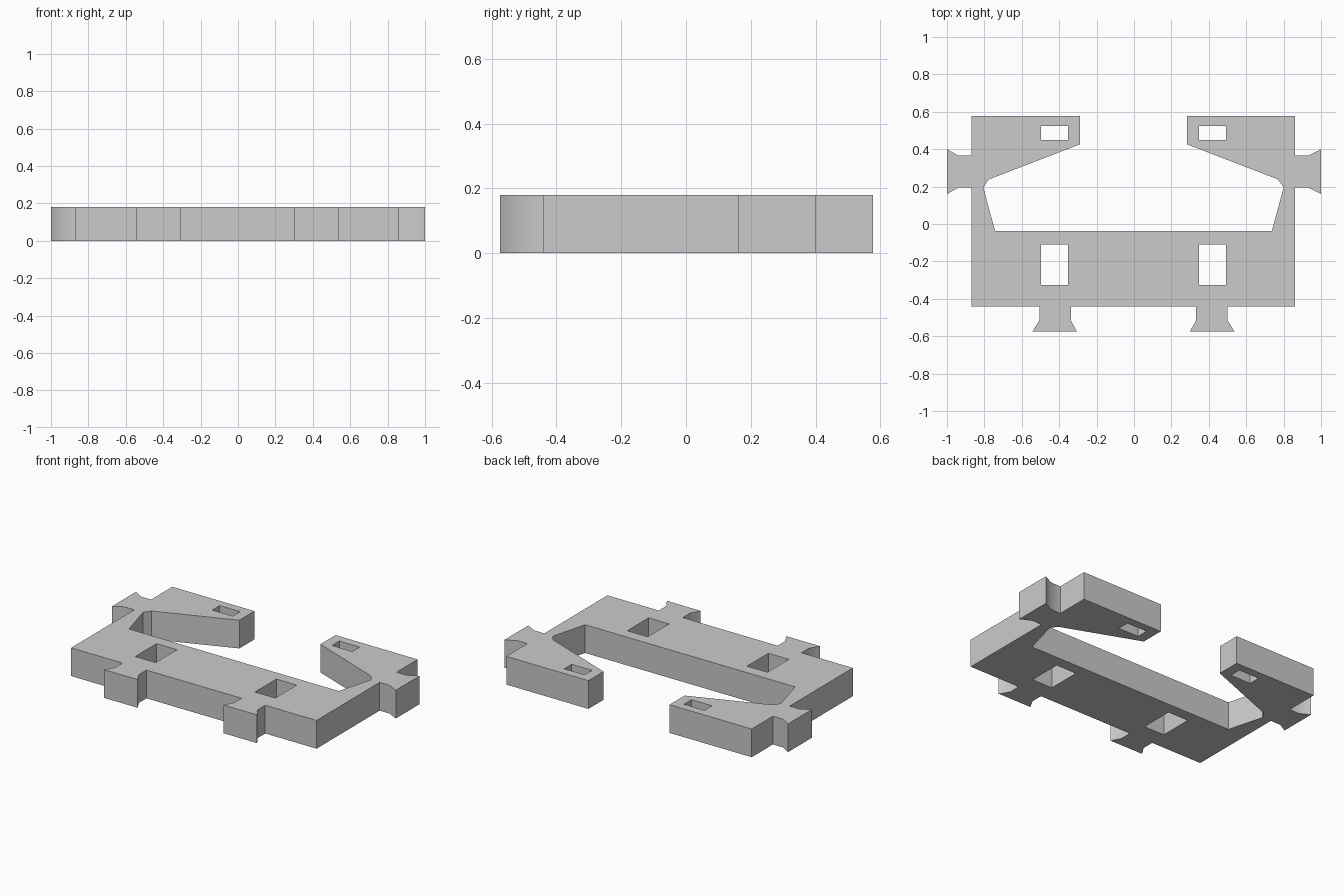
import bpy
import bmesh
import math

cube = bpy.data.objects.get("Cube")
if cube:
    bpy.data.objects.remove(cube, do_unlink=True)

HEIGHT = 0.18
SHIFT = -0.003   # the plate sits slightly off the centre of its side tabs


def place(x, y):
    # Side tab ends stay at the full width, everything else is shifted
    return (x if abs(x) == 1 else x + SHIFT, y, 0)


def rectangle(x0, x1, y0, y1):
    return [(x0, y0), (x1, y0), (x1, y1), (x0, y1)]


def mirrored(points):
    return [(-x, y) for x, y in reversed(points)]


# Half outline: front edge, front tab, side tab, rear arm, inner opening
half = [
    (0.335, -0.44), (0.335, -0.515), (0.302, -0.575),
    (0.54, -0.575), (0.503, -0.515), (0.503, -0.44),
    (0.865, -0.44), (0.865, 0.195), (0.935, 0.195), (1, 0.16),
    (1, 0.4), (0.935, 0.365), (0.865, 0.365), (0.865, 0.578),
    (0.286, 0.578), (0.286, 0.426), (0.774, 0.238),
    (0.803, 0.195), (0.74, -0.037),
]
loops = [half + mirrored(half)]

# Square holes in the front beam and slots in the rear arms
for hole in (rectangle(0.35, 0.494, -0.325, -0.11),
             rectangle(0.35, 0.494, 0.45, 0.525)):
    loops += [hole, mirrored(hole)]

# Fill the outline around the holes, then raise it to full thickness
bm = bmesh.new()
edges = []
for loop in loops:
    verts = [bm.verts.new(place(x, y)) for x, y in loop]
    edges += [bm.edges.new((a, b)) for a, b in zip(verts, verts[1:] + verts[:1])]
bmesh.ops.triangle_fill(bm, edges=edges, use_beauty=True, normal=(0, 0, 1))
result = bmesh.ops.extrude_face_region(bm, geom=bm.faces[:], use_keep_orig=True)
top = [v for v in result["geom"] if isinstance(v, bmesh.types.BMVert)]
bmesh.ops.translate(bm, verts=top, vec=(0, 0, HEIGHT))
bmesh.ops.recalc_face_normals(bm, faces=bm.faces[:])

mesh = bpy.data.meshes.new("connector_plate")
bm.to_mesh(mesh)
bm.free()
plate = bpy.data.objects.new("connector_plate", mesh)
bpy.context.collection.objects.link(plate)

# Plain grey
grey = bpy.data.materials.new("plain_grey")
grey.use_nodes = True
colour = (0.6, 0.6, 0.6, 1)
grey.diffuse_color = colour
grey.node_tree.nodes["Principled BSDF"].inputs["Base Color"].default_value = colour
mesh.materials.append(grey)

# Soften only the shallow bends of the tab flares
bpy.ops.object.select_all(action="DESELECT")
plate.select_set(True)
bpy.context.view_layer.objects.active = plate
bpy.ops.object.shade_smooth_by_angle(angle=math.radians(33))
